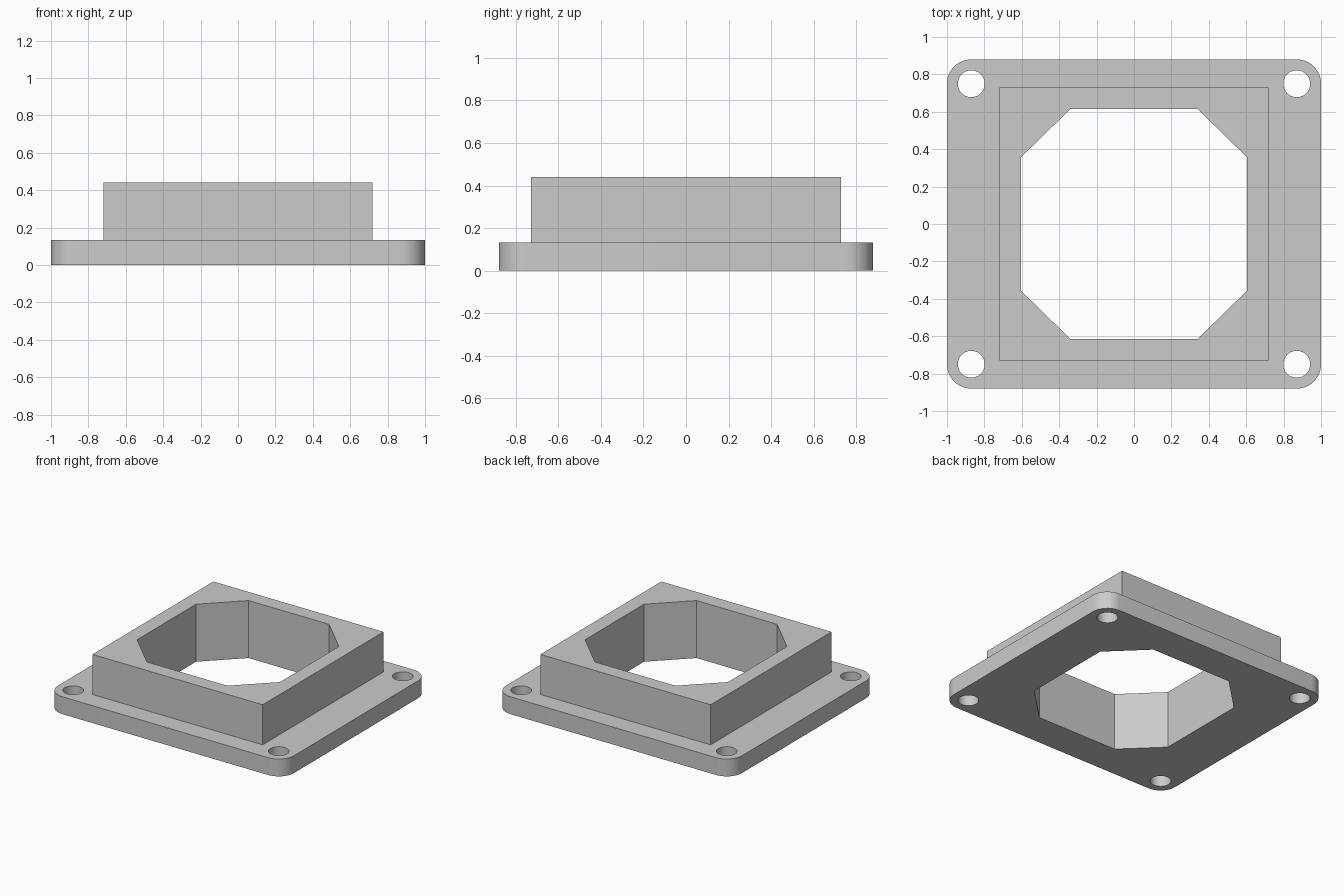
import bpy
import bmesh
from math import cos, sin, pi, radians

cube = bpy.data.objects.get("Cube")
if cube:
    bpy.data.objects.remove(cube, do_unlink=True)

HALF_X, HALF_Y = 1.0, 0.88        # flange
CORNER = 0.13
BOSS_X, BOSS_Y = 0.72, 0.73       # raised square collar
BORE_X, BORE_Y = 0.605, 0.615     # octagonal opening
FLAT_X, FLAT_Y = 0.34, 0.356
HOLE_R = 0.072
FLANGE_TOP, BOSS_TOP = 0.133, 0.44
QUADRANTS = [(1, 1), (-1, 1), (-1, -1), (1, -1)]


def arc(cx, cy, r, start, sweep, n):
    return [(cx + r * cos(start + sweep * i / n), cy + r * sin(start + sweep * i / n))
            for i in range(n + 1)]


# Outlines, all counter-clockwise
hole_x, hole_y = HALF_X - CORNER, HALF_Y - CORNER
flange = []
for i, (sx, sy) in enumerate(QUADRANTS):
    flange += arc(sx * hole_x, sy * hole_y, CORNER, i * pi / 2, pi / 2, 12)
boss = [(sx * BOSS_X, sy * BOSS_Y) for sx, sy in QUADRANTS]
bore = []
for sx, sy in QUADRANTS:
    corner = [(sx * BORE_X, sy * FLAT_Y), (sx * FLAT_X, sy * BORE_Y)]
    bore += corner if sx * sy > 0 else corner[::-1]
holes = [arc(sx * hole_x, sy * hole_y, HOLE_R, 0, 2 * pi, 40)[:-1] for sx, sy in QUADRANTS]

bm = bmesh.new()


def ring(outline, z):
    verts = [bm.verts.new((x, y, z)) for x, y in outline]
    return verts, list(zip(verts, verts[1:] + verts[:1]))


def flat_face(outlines, z):
    """Flat surface bounded by the first outline and pierced by the others."""
    edges = [bm.edges.new(pair) for o in outlines for pair in ring(o, z)[1]]
    bmesh.ops.triangle_fill(bm, edges=edges, use_beauty=True, normal=(0, 0, 1))


def wall(outline, z0, z1):
    for (a, b), (c, d) in zip(ring(outline, z0)[1], ring(outline, z1)[1]):
        bm.faces.new((a, b, d, c))


# Flange underside, flange top and collar top
flat_face([flange, bore] + holes, 0)
flat_face([flange, boss] + holes, FLANGE_TOP)
flat_face([boss, bore], BOSS_TOP)

# Outer sides, collar sides, through opening and screw holes
wall(flange, 0, FLANGE_TOP)
wall(boss, FLANGE_TOP, BOSS_TOP)
wall(bore, 0, BOSS_TOP)
for hole in holes:
    wall(hole, 0, FLANGE_TOP)

bmesh.ops.remove_doubles(bm, verts=bm.verts, dist=0.0001)
bmesh.ops.recalc_face_normals(bm, faces=bm.faces)
mesh = bpy.data.meshes.new("flanged_collar")
bm.to_mesh(mesh)
bm.free()

# Plain grey material
grey = bpy.data.materials.new("plain_grey")
grey.use_nodes = True
colour = (0.6, 0.6, 0.6, 1)
grey.diffuse_color = colour
grey.node_tree.nodes["Principled BSDF"].inputs["Base Color"].default_value = colour
mesh.materials.append(grey)

part = bpy.data.objects.new("flanged_collar", mesh)
bpy.context.collection.objects.link(part)
bpy.ops.object.select_all(action='DESELECT')
part.select_set(True)
bpy.context.view_layer.objects.active = part
bpy.ops.object.shade_smooth_by_angle(angle=radians(30))
